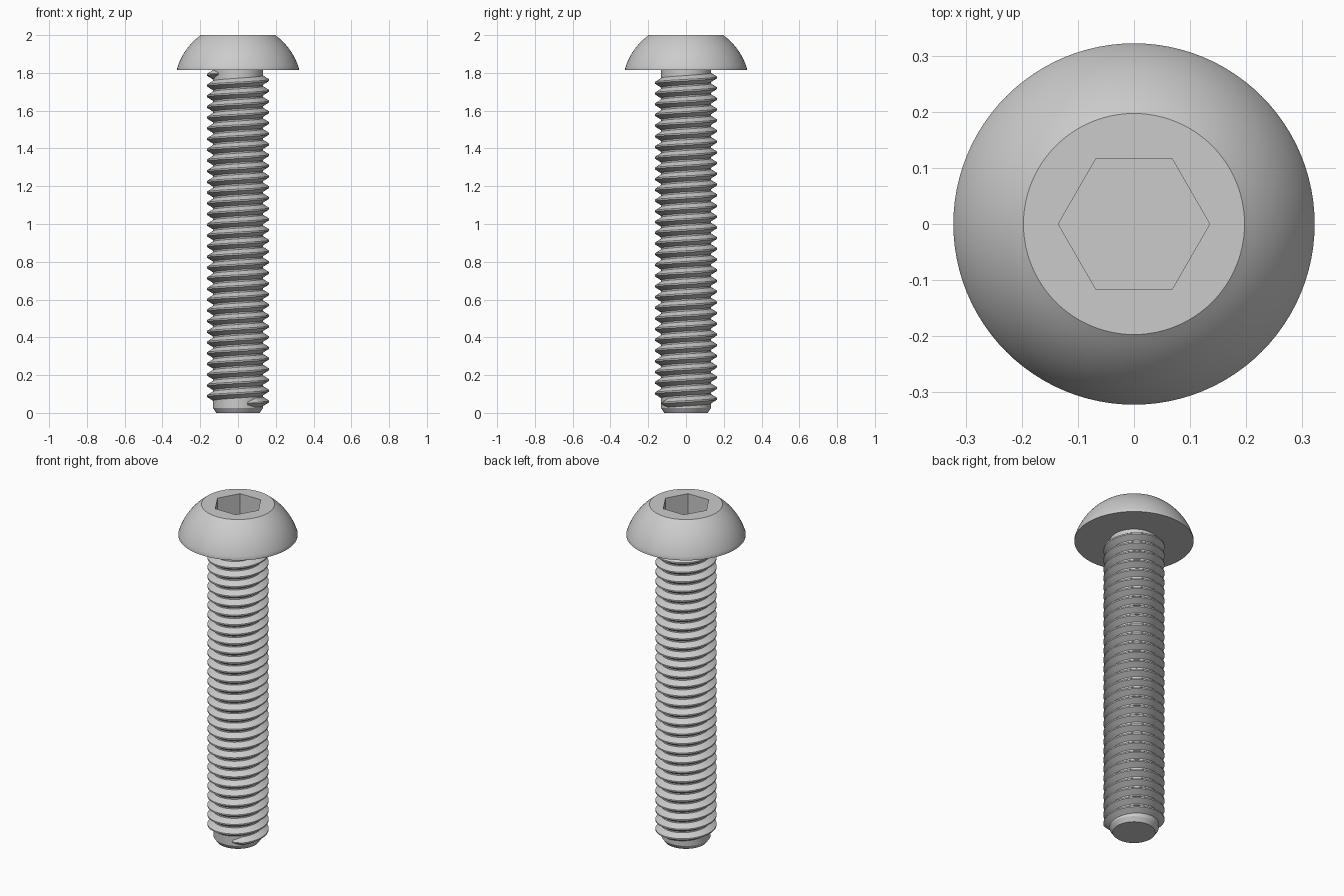
import bpy, bmesh
from math import pi, sin, cos, sqrt, radians

if "Cube" in bpy.data.objects:
    bpy.data.objects.remove(bpy.data.objects["Cube"], do_unlink=True)

STEEL = (0.6, 0.6, 0.6, 1)
SEGMENTS = 96
HEAD_BASE, HEAD_RADIUS, TOP_RADIUS = 1.815, 0.322, 0.197
SOCKET_RADIUS, SOCKET_DEPTH = 0.135, 0.12
CORE, CREST, PITCH = 0.132, 0.165, 0.0567

steel = bpy.data.materials.new("grey steel")
steel.use_nodes = True
steel.diffuse_color = STEEL
steel.node_tree.nodes["Principled BSDF"].inputs["Base Color"].default_value = STEEL


def finish(name, bm):
    """Turn a bmesh into a smooth object with crisp edges."""
    bmesh.ops.recalc_face_normals(bm, faces=bm.faces)
    mesh = bpy.data.meshes.new(name)
    bm.to_mesh(mesh)
    bm.free()
    mesh.materials.append(steel)
    obj = bpy.data.objects.new(name, mesh)
    bpy.context.collection.objects.link(obj)
    bpy.ops.object.select_all(action='DESELECT')
    obj.select_set(True)
    bpy.context.view_layer.objects.active = obj
    bpy.ops.object.shade_smooth_by_angle(angle=radians(30))


def skin(bm, rings):
    """Join successive closed rings with quads and cap both ends."""
    for a, b in zip(rings, rings[1:]):
        n = len(a)
        for i in range(n):
            j = (i + 1) % n
            bm.faces.new((a[i], a[j], b[j], b[i]))
    bm.faces.new(rings[0])
    bm.faces.new(rings[-1])


def round_ring(r, a):
    return r


def hex_ring(r, a):
    """Radius of a hexagon with corners on the x axis."""
    return r * cos(pi / 6) / cos(a % (pi / 3) - pi / 6)


def lathe(name, profile):
    """Stack rings given as (radius, height, outline)."""
    bm = bmesh.new()
    rings = []
    for r, z, outline in profile:
        ring = []
        for i in range(SEGMENTS):
            a = 2 * pi * i / SEGMENTS
            d = outline(r, a)
            ring.append(bm.verts.new((d * cos(a), d * sin(a), z)))
        rings.append(ring)
    skin(bm, rings)
    finish(name, bm)


# Domed head: thin lip, spherical side, flat top, hexagonal socket
lip = HEAD_BASE + 0.01
centre = (lip + 2 - (HEAD_RADIUS**2 - TOP_RADIUS**2) / (2 - lip)) / 2
ball = sqrt(HEAD_RADIUS**2 + (lip - centre)**2)
profile = [(HEAD_RADIUS, HEAD_BASE, round_ring)]
for k in range(15):
    z = lip + (2 - lip) * k / 14
    profile.append((sqrt(ball**2 - (z - centre)**2), z, round_ring))
profile += [(SOCKET_RADIUS, 2, hex_ring),
            (SOCKET_RADIUS, 2 - SOCKET_DEPTH, hex_ring)]
lathe("button_head", profile)

# Plain core with a chamfered tip
lathe("shank", [(0.115, 0, round_ring), (CORE, 0.025, round_ring),
                (CORE, HEAD_BASE, round_ring)])

# Right-handed helical ridge, narrowing quickly at both ends
bm = bmesh.new()
section = [(CORE - 0.004, -0.027), (CREST, -0.004),
           (CREST, 0.004), (CORE - 0.004, 0.027)]
turns, steps, start = 30.79, 64, radians(-68)
count = round(turns * steps)
rings = []
for k in range(count + 1):
    t = k / steps
    a = start + 2 * pi * t
    fade = min(1, 0.35 + 10 * min(t, turns - t))
    ring = []
    for r, h in section:
        d = section[0][0] + (r - section[0][0]) * fade
        z = 0.05 + PITCH * t + h * fade
        ring.append(bm.verts.new((d * cos(a), d * sin(a), z)))
    rings.append(ring)
skin(bm, rings)
finish("thread", bm)
